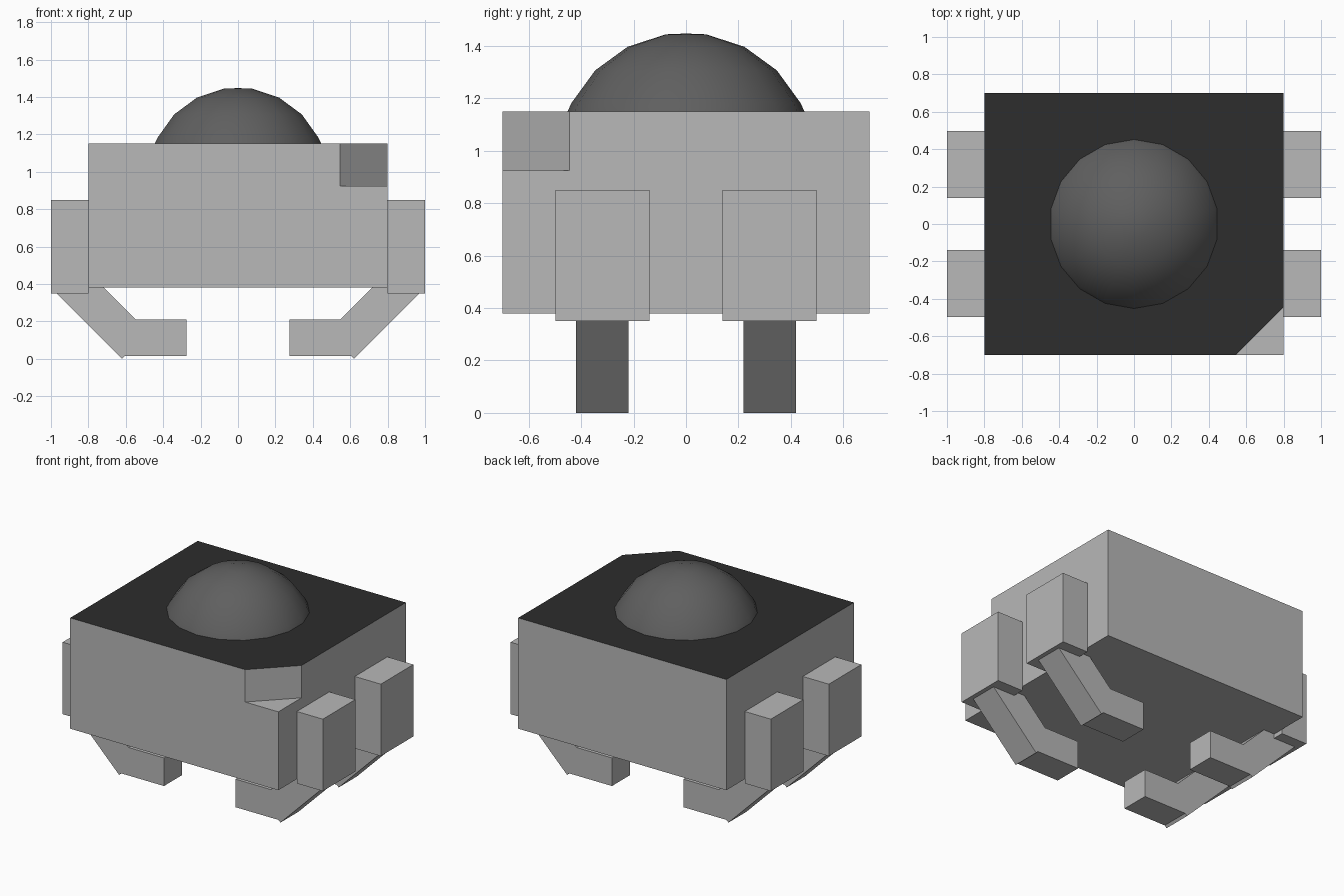
import bpy, bmesh, math
from mathutils import Vector

cube = bpy.data.objects.get("Cube")
if cube:
    bpy.data.objects.remove(cube, do_unlink=True)


def material(name, value):
    mat = bpy.data.materials.new(name)
    mat.use_nodes = True
    colour = (value, value, value, 1)
    mat.diffuse_color = colour
    mat.node_tree.nodes["Principled BSDF"].inputs["Base Color"].default_value = colour
    return mat


LIGHT = material("light grey", 0.48)
BLACK = material("near black", 0.026)
DARK = material("dark grey", 0.115)


def finish(bm, name, *mats):
    bmesh.ops.recalc_face_normals(bm, faces=bm.faces)
    mesh = bpy.data.meshes.new(name)
    bm.to_mesh(mesh)
    bm.free()
    for mat in mats:
        mesh.materials.append(mat)
    obj = bpy.data.objects.new(name, mesh)
    bpy.context.collection.objects.link(obj)
    return obj


def prism(name, outline, y0, y1, mat):
    """Extrude an x-z outline along y."""
    bm = bmesh.new()
    face = bm.faces.new([bm.verts.new((x, y0, z)) for x, z in outline])
    new = bmesh.ops.extrude_face_region(bm, geom=[face])["geom"]
    bmesh.ops.translate(bm, vec=(0, y1 - y0, 0),
                        verts=[v for v in new if isinstance(v, bmesh.types.BMVert)])
    return finish(bm, name, mat)


# Housing: box with a triangular notch in the front left top corner
X, Y, Z0, ZN, Z1 = 0.8, 0.7, 0.38, 0.925, 1.15
NX, NY = 0.545, -0.445
bm = bmesh.new()
bl, br, tr, tl = [bm.verts.new((x, y, Z0)) for x, y in ((-X, -Y), (X, -Y), (X, Y), (-X, Y))]
corner, floor_f, floor_s = [bm.verts.new((x, y, ZN)) for x, y in ((X, -Y), (NX, -Y), (X, NY))]
top = [bm.verts.new((x, y, Z1)) for x, y in ((-X, -Y), (NX, -Y), (X, NY), (X, Y), (-X, Y))]
for loop in ((bl, br, tr, tl),
             top,
             (bl, br, corner, floor_f, top[1], top[0]),
             (br, tr, top[3], top[2], floor_s, corner),
             (tr, tl, top[4], top[3]),
             (tl, bl, top[0], top[4]),
             (corner, floor_s, floor_f),
             (floor_f, floor_s, top[2], top[1])):
    bm.faces.new(loop)
for f in bm.faces:
    if all(v.co.z > Z1 - 0.001 for v in f.verts):
        f.material_index = 1
finish(bm, "housing", LIGHT, BLACK)

# Dome: spherical cap with a low-poly ring layout
R, CZ, SEGMENTS = 0.49, 0.96, 18
rim = math.degrees(math.acos((Z1 - CZ) / R))
bm = bmesh.new()
profile = [bm.verts.new((0, R * math.sin(math.radians(a)), CZ + R * math.cos(math.radians(a))))
           for a in (9, 27, 45, 63, rim)]
pole = bm.verts.new((0, 0, 1.447))
chain = [pole] + profile
edges = [bm.edges.new(pair) for pair in zip(chain, chain[1:])]
bmesh.ops.spin(bm, geom=chain + edges, cent=(0, 0, 0), axis=(0, 0, 1),
               angle=math.tau, steps=SEGMENTS)
bmesh.ops.remove_doubles(bm, verts=bm.verts, dist=0.0005)
dome = finish(bm, "dome", DARK)
if sum(p.normal.z for p in dome.data.polygons) < 0:
    dome.data.flip_normals()
dome.data.shade_smooth()

# Four terminals: side pad, sloping arm and inward foot
for side, sx in (("left", 1), ("right", -1)):
    for end, sy in (("front", -1), ("back", 1)):
        def part(name, outline, near, far):
            prism(f"{end}_{side}_{name}", [(sx * x, z) for x, z in outline],
                  sy * near, sy * far, LIGHT)

        part("pad", ((0.8, 0.35), (1.0, 0.35), (1.0, 0.85), (0.8, 0.85)), 0.14, 0.497)
        part("arm", ((0.62, 0.0), (0.98, 0.36), (0.838, 0.502), (0.478, 0.142)), 0.22, 0.42)
        part("foot", ((0.275, 0.015), (0.61, 0.015), (0.61, 0.21), (0.275, 0.21)), 0.22, 0.42)
